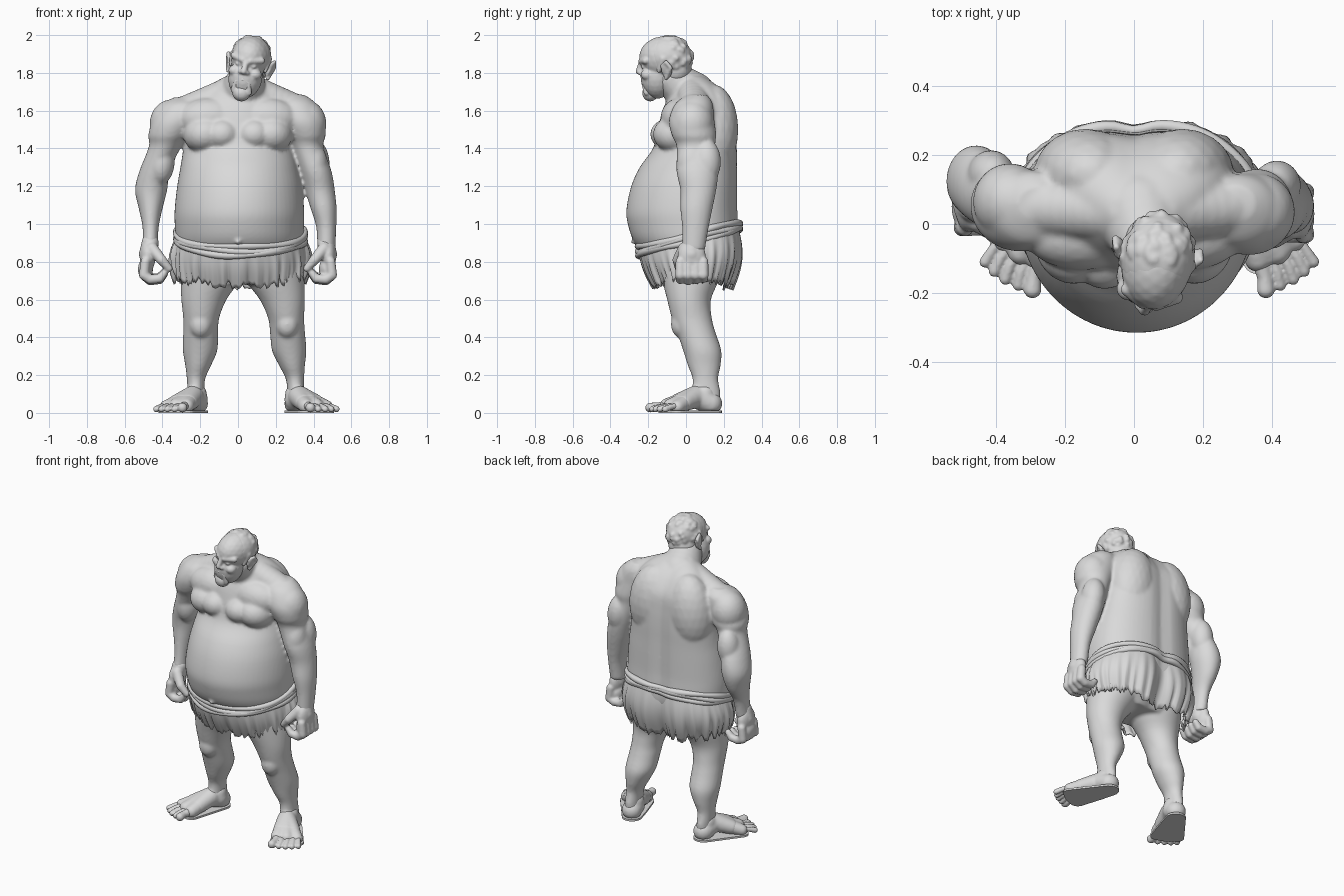
import bpy, bmesh, math, random
from mathutils import Matrix, Vector

random.seed(4)
old = bpy.data.objects.get("Cube")
if old:
    bpy.data.objects.remove(old)

clay = bpy.data.materials.new("clay_grey")
clay.use_nodes = True
clay.diffuse_color = (0.7, 0.7, 0.7, 1)
clay.node_tree.nodes["Principled BSDF"].inputs["Base Color"].default_value = clay.diffuse_color


def unit_ball(level):
    """Vertices and triangles of a unit sphere, reused for every ball."""
    bm = bmesh.new()
    bmesh.ops.create_icosphere(bm, subdivisions=level, radius=1)
    bm.verts.index_update()
    data = [v.co.copy() for v in bm.verts], [[v.index for v in f.verts] for f in bm.faces]
    bm.free()
    return data


COARSE, FINE = unit_ball(2), unit_ball(3)


def finish(name, bm, voxel=0, smooth=6, matrix=None):
    """Turn a bmesh into an object; a voxel size fuses overlapping masses."""
    bmesh.ops.recalc_face_normals(bm, faces=bm.faces)
    mesh = bpy.data.meshes.new(name)
    bm.to_mesh(mesh)
    bm.free()
    mesh.materials.append(clay)
    mesh.shade_smooth()
    ob = bpy.data.objects.new(name, mesh)
    bpy.context.collection.objects.link(ob)
    if matrix:
        ob.matrix_world = matrix
    if voxel:
        mod = ob.modifiers.new("fuse", 'REMESH')
        mod.mode, mod.voxel_size, mod.use_smooth_shade = 'VOXEL', voxel, True
        mod = ob.modifiers.new("soften", 'SMOOTH')
        mod.factor, mod.iterations = 0.5, smooth
    return ob


def ring_point(a, box, k=0.5, e=2.0):
    """Point on an oval in box (x0, x1, y0, y1), widest at fraction k, squarer (e) behind."""
    x0, x1, y0, y1 = box
    c, s = math.cos(a), math.sin(a)
    yc = y0 + (y1 - y0) * k
    power = 2 / e if s > 0 else 1
    x = (x0 + x1) / 2 + (x1 - x0) / 2 * math.copysign(abs(c) ** power, c)
    y = yc + (y1 - yc if s > 0 else yc - y0) * math.copysign(abs(s) ** power, s)
    return x, y


def spline(rows, steps=4):
    out = []
    for i in range(len(rows) - 1):
        p, q, r, s = (rows[max(0, min(len(rows) - 1, i + d))] for d in (-1, 0, 1, 2))
        for j in range(steps):
            t = j / steps
            out.append([b + t * (c - a) / 2 + t * t * (a - 2.5 * b + 2 * c - d / 2)
                        + t ** 3 * (1.5 * (b - c) + (d - a) / 2)
                        for a, b, c, d in zip(p, q, r, s)])
    return out + [list(rows[-1])]


def loft(bm, rows, k=0.5, e=2.0, groove=0, n=40):
    """Skin horizontal rings (z, x0, x1, y0, y1) into a closed solid."""
    rings = []
    for z, *box in spline(rows):
        ring = []
        for j in range(n):
            a = math.tau * j / n
            x, y = ring_point(a, box, k, e)
            if math.sin(a) > 0:
                y -= groove * math.exp(-(x / 0.05) ** 2)
            ring.append(bm.verts.new((x, y, z)))
        rings.append(ring)
    for lo, hi in zip(rings, rings[1:]):
        for j in range(n):
            bm.faces.new((lo[j - 1], lo[j], hi[j], hi[j - 1]))
    bm.faces.new(rings[0])
    bm.faces.new(rings[-1])


def blob(bm, center, radii, turn=0, floor=-1):
    """Ellipsoid, cut flat where it would sink below the floor."""
    coords, tris = COARSE if max(radii) < 0.02 else FINE
    m = Matrix.Translation(center) @ Matrix.Rotation(turn, 4, 'Y') @ Matrix.Diagonal((*radii, 1))
    verts = []
    for co in coords:
        p = m @ co
        p.z = max(p.z, floor)
        verts.append(bm.verts.new(p))
    for tri in tris:
        bm.faces.new([verts[i] for i in tri])


def chain(bm, *pts, floor=-1):
    """Run of balls through points (x, y, z, radius)."""
    for p, q in zip(pts, pts[1:]):
        gap = (Vector(p[:3]) - Vector(q[:3])).length
        n = max(1, math.ceil(gap / (0.45 * min(p[3], q[3]))))
        for i in range(n + 1):
            x, y, z, r = (a + (b - a) * i / n for a, b in zip(p, q))
            blob(bm, (x, y, z), (r, r, r), floor=floor)


def leg_side(p, side):
    """Leg point for either side; the stance is a little uneven."""
    x, y, z = p[:3]
    return (x if side > 0 else -x + 0.09 - 0.06 * z, y, z, *p[3:])


# Torso: belly, broad back with spine groove, chest and neck
body = bmesh.new()
loft(body, [(.68, -.16, .18, -.1, .16), (.8, -.29, .31, -.17, .25), (.9, -.325, .345, -.27, .28),
            (1.0, -.335, .35, -.308, .28), (1.08, -.335, .35, -.315, .276), (1.2, -.322, .338, -.29, .275),
            (1.3, -.305, .318, -.245, .274), (1.4, -.29, .3, -.175, .274), (1.5, -.285, .295, -.15, .27),
            (1.6, -.28, .285, -.125, .258), (1.68, -.22, .25, -.09, .215), (1.74, -.14, .19, -.06, .16),
            (1.78, -.07, .12, -.04, .1)], k=0.6, e=2.3, groove=0.016, n=64)
for s in (-1, 1):
    # Chest muscle in three overlapping masses
    blob(body, (s * .085, -.075, 1.475), (.1, .115, .088))
    blob(body, (s * .175, -.05, 1.475), (.115, .125, .1), s * .1)
    blob(body, (s * .15, -.03, 1.56), (.17, .105, .11))
    blob(body, (s * .14, .145, 1.5), (.15, .132, .24), s * -.1)
    chain(body, (.03, .03, 1.72, .09), (s * .3, .05, 1.595 + s * .01, .085))
chain(body, (.02, .03, 1.68, .13), (.045, -.07, 1.77, .095))
blob(body, (0, -.27, .905), (.016, .024, .014))

# Arms
loft(body, [(1.67, -.34, -.22, .01, .11), (1.63, -.405, -.18, -.055, .15), (1.55, -.452, -.2, -.08, .16),
            (1.47, -.475, -.25, -.065, .17), (1.41, -.472, -.3, -.035, .165), (1.28, -.522, -.36, 0, .215),
            (1.18, -.545, -.375, .02, .228), (1.08, -.525, -.4, .02, .2), (.98, -.505, -.42, .015, .14),
            (.86, -.505, -.425, 0, .115)])
loft(body, [(1.685, .23, .35, .01, .11), (1.64, .19, .41, -.055, .14), (1.55, .2, .458, -.09, .15),
            (1.47, .25, .464, -.075, .16), (1.41, .28, .452, -.05, .155), (1.28, .325, .495, -.05, .17),
            (1.18, .355, .512, -.03, .16), (1.08, .385, .522, -.03, .14), (.98, .415, .52, -.02, .12),
            (.86, .42, .515, -.02, .1)])
for s, y in ((-1, .03), (1, 0)):
    # Shoulder cap, upper arm front and back
    blob(body, (s * .36, y + .035, 1.535), (.108, .112, .125), s * -.15)
    blob(body, (s * .405, y + .03, 1.32), (.07, .08, .115), s * -.1)
    blob(body, (s * .415, y + .11, 1.33), (.07, .075, .12), s * -.1)

# Half closed hands
hands = bmesh.new()
for s, y, palm in ((-1, .05, .49), (1, .03, .468)):
    chain(hands, (s * .465, y, .9, .046), (s * .475, y, .84, .05))
    blob(hands, (s * .478, y, .83), (.042, .075, .085))
    blob(hands, (s * palm, y, .76), (.04, .07, .06))
    for i in range(4):
        fy = y - .06 + i * .041
        dip = .006 * abs(i - 1)
        chain(hands, (s * .49, fy, .8, .026), (s * .498, fy, .73, .027), (s * .465, fy, .7 + dip, .025),
              (s * .415, fy, .705 + dip, .024), (s * .39, fy, .735 + dip, .02))
    chain(hands, (s * .455, y - .04, .87, .033), (s * .405, y - .075, .81, .027), (s * .365, y - .07, .765, .02))
finish("hands", hands, .007, 4)

# Legs, feet, cloth foot wraps and soles
leg = [(.04, .265, .345, .04, .17), (.1, .262, .35, .03, .183), (.18, .253, .35, .035, .17),
       (.25, .218, .354, .01, .183), (.33, .18, .362, -.015, .187), (.42, .17, .355, -.045, .158),
       (.5, .16, .35, -.075, .137), (.6, .115, .354, -.1, .132), (.72, .03, .35, -.13, .18),
       (.85, .02, .33, -.15, .2)]
wraps, toes = bmesh.new(), bmesh.new()
for side, word in ((1, "left"), (-1, "right")):
    rows = []
    for z, x0, x1, y0, y1 in leg:
        xs = sorted(leg_side((x, 0, z), side)[0] for x in (x0, x1))
        rows.append((z, *xs, y0, y1))
    loft(body, rows)
    blob(body, leg_side((.26, -.025, .47), side), (.06, .055, .075))
    heel = leg_side((.307, .13, .05, .055), side)
    instep = leg_side((.325, .05, .085, .052), side)
    fan = [leg_side(p, side) for p in ((.36, -.1, .037, .041), (.415, -.08, .037, .041), (.467, -.045, .032, .037))]
    for p in fan:
        chain(body, heel, instep, p, floor=.005)
        wide = [(*q[:3], q[3] + .007) for q in (heel, instep)]
        end = [a + (b - a) * .62 for a, b in zip(wide[1], p)]
        chain(wraps, *wide, end, floor=.01)
    chain(wraps, leg_side((.305, .1, .07, .06), side), leg_side((.307, .1, .1, .058), side), floor=.01)
    # Toes, big to little, with raised tips
    for i in range(5):
        t = i / 4
        r = .018 if i else .026
        bow = .01 * math.sin(math.pi * t)
        tip = leg_side((.383 + .138 * t + bow, -.19 + .08 * t - bow, r + .002, r), side)
        mid = leg_side((.38 + .118 * t + bow, -.155 + .08 * t - bow, .033, r * .85), side)
        root = leg_side((.36 + .105 * t, -.09 + .06 * t, .04, r), side)
        chain(toes, root, mid, tip, floor=0)
    sole = bmesh.new()
    for x, y, z, r in [heel, instep] + fan:
        for j in range(16):
            a = math.tau * j / 16
            for h in (0, .012):
                sole.verts.new((x + r * 1.12 * math.cos(a), y + r * 1.12 * math.sin(a), h))
    bmesh.ops.convex_hull(sole, input=sole.verts)
    bmesh.ops.delete(sole, geom=[v for v in sole.verts if not v.link_faces], context='VERTS')
    finish(word + "_sole", sole).data.shade_flat()
finish("body", body, .01, 5)
finish("foot_wraps", wraps, .009, 4)
finish("toes", toes, .006, 2)

# Ragged loincloth, slung low at the front
waist, hem = (-.327, .352, -.252, .29), (-.325, .355, -.175, .255)


def belt_height(y):
    return .855 + (y + .255) * .25


cloth = bmesh.new()
n, levels, grid = 180, 10, []
tears = [random.choice((0, 0, .012, .03)) + random.uniform(-.012, .012) for _ in range(n)]
for i in range(levels + 1):
    t, row = i / levels, []
    for j in range(n):
        a = math.tau * j / n
        top, low = ring_point(a, waist, .55, 2.2), ring_point(a, hem, .5, 2.3)
        x, y = (p + (q - p) * t for p, q in zip(top, low))
        puff = math.sin(math.pi * t) * (.035 if y > 0 else .012)
        fold = t * (.007 * math.sin(a * 23) + .006 * math.sin(a * 37 + 1) + .004 * math.sin(a * 11))
        x, y = x + (puff + fold) * math.cos(a), y + (puff + fold) * math.sin(a)
        if y > 0:
            y -= .04 * math.exp(-(x / .08) ** 2)
        bottom = .65 + .04 * abs(math.cos(a)) + tears[j]
        z = belt_height(top[1]) * (1 - t) + bottom * t
        row.append(cloth.verts.new((x, y, z)))
    grid.append(row)
for lo, hi in zip(grid, grid[1:]):
    for j in range(n):
        cloth.faces.new((lo[j - 1], lo[j], hi[j], hi[j - 1]))
skirt = finish("loincloth", cloth)
skirt.modifiers.new("thickness", 'SOLIDIFY').thickness = .01

# Rolled cloth belt of uneven, crossing strands
belt = bpy.data.curves.new("belt", 'CURVE')
belt.dimensions, belt.bevel_depth, belt.bevel_resolution = '3D', .018, 3
belt.materials.append(clay)
for shift, phase in ((.02, 0), (0, 1), (-.018, 2)):
    strand = belt.splines.new('POLY')
    strand.points.add(89)
    strand.use_cyclic_u = strand.use_smooth = True
    for j, point in enumerate(strand.points):
        a = math.tau * j / 90
        x, y = ring_point(a, waist, .55, 2.2)
        y -= .02 * math.exp(-(x / .05) ** 2) if y > 0 else 0
        point.co = (x, y, belt_height(y) + shift + .007 * math.sin(3 * a + phase * 2), 1)
        point.radius = 1 + .12 * math.sin(7 * a + phase)
bpy.context.collection.objects.link(bpy.data.objects.new("belt", belt))

# Head, tilted and turned slightly aside
pose = (Matrix.Translation((.058, -.11, 1.836)) @ Matrix.Rotation(math.radians(-9), 4, 'Z')
        @ Matrix.Rotation(math.radians(11), 4, 'Y'))
head, beard, hair = bmesh.new(), bmesh.new(), bmesh.new()
blob(head, (0, 0, .045), (.103, .138, .115))
blob(head, (0, -.045, -.06), (.09, .088, .115))
chain(head, (0, -.125, .025, .015), (0, -.142, -.028, .018))
blob(head, (0, -.118, -.095), (.024, .011, .008))
blob(beard, (0, -.085, -.145), (.048, .042, .045))
for s in (-1, 1):
    chain(head, (s * .075, -.092, .043, .019), (s * .02, -.123, .03, .018))
    blob(head, (s * .04, -.11, .005), (.019, .014, .01))
    blob(head, (s * .055, -.088, -.035), (.035, .035, .03))
    blob(head, (s * .018, -.13, -.034), (.014, .016, .012))
    # Ears
    blob(head, (s * .11, .025, 0), (.014, .03, .048), s * .25)
    chain(head, (s * .106, 0, .02, .01), (s * .126, .025, .046, .011), (s * .127, .05, .015, .011),
          (s * .108, .02, -.045, .012))
    # Moustache, chin beard and sideburns
    chain(beard, (0, -.124, -.072, .011), (s * .032, -.113, -.085, .013), (s * .043, -.098, -.135, .016))
    chain(hair, (s * .1, 0, .05, .014), (s * .095, -.02, -.01, .01))
blob(hair, (0, .013, .05), (.107, .132, .112))
blob(hair, (0, .06, -.02), (.09, .08, .08))
# Tousled tufts over the crown, back and hairline
for i in range(60):
    a, b = random.uniform(-.4, 3.5), random.uniform(-.4, 1.4)
    blob(hair, (.095 * math.cos(a) * math.cos(b), .015 + .12 * math.sin(a) * math.cos(b), .05 + .1 * math.sin(b)),
         (.019, .022, .019))
finish("head", head, .006, 3, pose)
finish("beard", beard, .006, 3, pose)
finish("hair", hair, .007, 3, pose)
